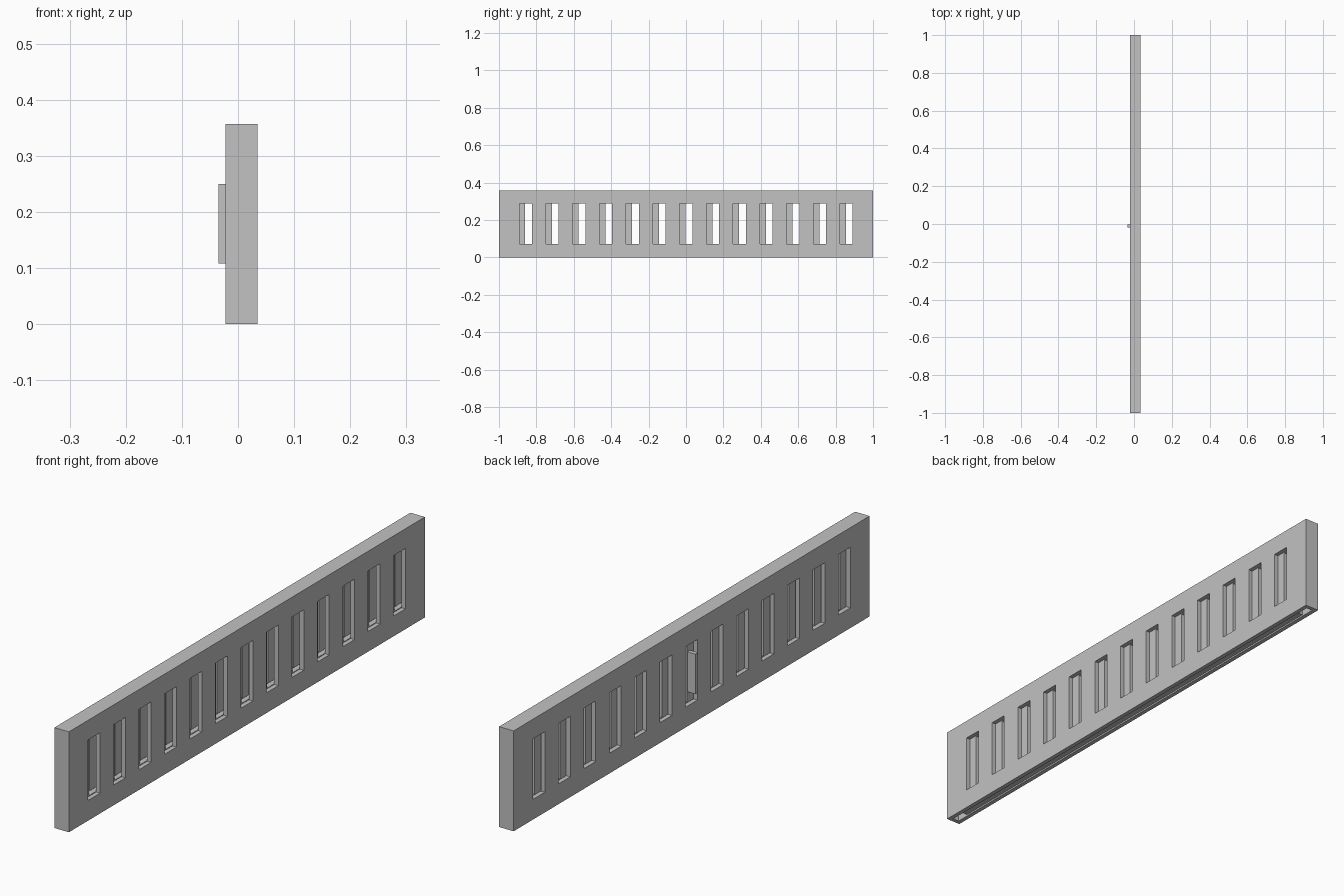
import bpy
import bmesh
from mathutils import Matrix, Vector

cube = bpy.data.objects.get("Cube")
if cube:
    bpy.data.objects.remove(cube, do_unlink=True)

grey = bpy.data.materials.new("plain grey")
grey.use_nodes = True
colour = (0.54, 0.54, 0.54, 1)
grey.diffuse_color = colour
grey.node_tree.nodes["Principled BSDF"].inputs["Base Color"].default_value = colour

SLOTS, PITCH, SLOT_W = 13, 0.143, 0.067
SLOT_LOW, SLOT_HIGH = 0.072, 0.287
SHIFT = 0.031  # how far the slider's openings sit from the housing's


def boxes(name, corner_pairs):
    """One object made of axis-aligned boxes, each given by two corners."""
    bm = bmesh.new()
    for low, high in corner_pairs:
        low, high = Vector(low), Vector(high)
        size = high - low
        matrix = Matrix.Translation((low + high) / 2) @ Matrix.Diagonal((*size, 1))
        bmesh.ops.create_cube(bm, size=1, matrix=matrix)
    mesh = bpy.data.meshes.new(name)
    bm.to_mesh(mesh)
    bm.free()
    mesh.materials.append(grey)
    obj = bpy.data.objects.new(name, mesh)
    bpy.context.collection.objects.link(obj)
    return obj


def cut(obj, cutter):
    """Subtract the cutter, bake the result and discard the cutter."""
    cutter.hide_render = True
    mod = obj.modifiers.new("cut", "BOOLEAN")
    mod.operation = "DIFFERENCE"
    mod.solver = "EXACT"
    mod.object = cutter
    bpy.context.view_layer.update()
    evaluated = obj.evaluated_get(bpy.context.evaluated_depsgraph_get())
    mesh = bpy.data.meshes.new_from_object(evaluated)
    obj.modifiers.clear()
    obj.data = mesh
    bpy.data.objects.remove(cutter, do_unlink=True)


def slot_cutter(offset):
    centres = [(i - SLOTS // 2) * PITCH + offset for i in range(SLOTS)]
    return boxes("slot_cutter", [
        ((-0.1, y - SLOT_W / 2, SLOT_LOW), (0.1, y + SLOT_W / 2, SLOT_HIGH))
        for y in centres])


# Housing: hollow sleeve, open underneath, with a row of slots
housing = boxes("housing", [((-0.022, -1, 0), (0.035, 1, 0.357))])
cut(housing, boxes("cavity_cutter", [((-0.006, -0.985, -0.1), (0.019, 0.985, 0.338))]))
cut(housing, slot_cutter(0))

# Slider: slotted plate inside the sleeve, partly closing the slots
slider = boxes("slider", [((-0.003, -0.935, 0.003), (0.016, 0.935, 0.333))])
cut(slider, slot_cutter(SHIFT))

# Handle: thin upright fin on the slider, reaching out through the middle slot
boxes("handle", [((-0.035, -0.018, 0.108), (-0.002, -0.003, 0.25))])
